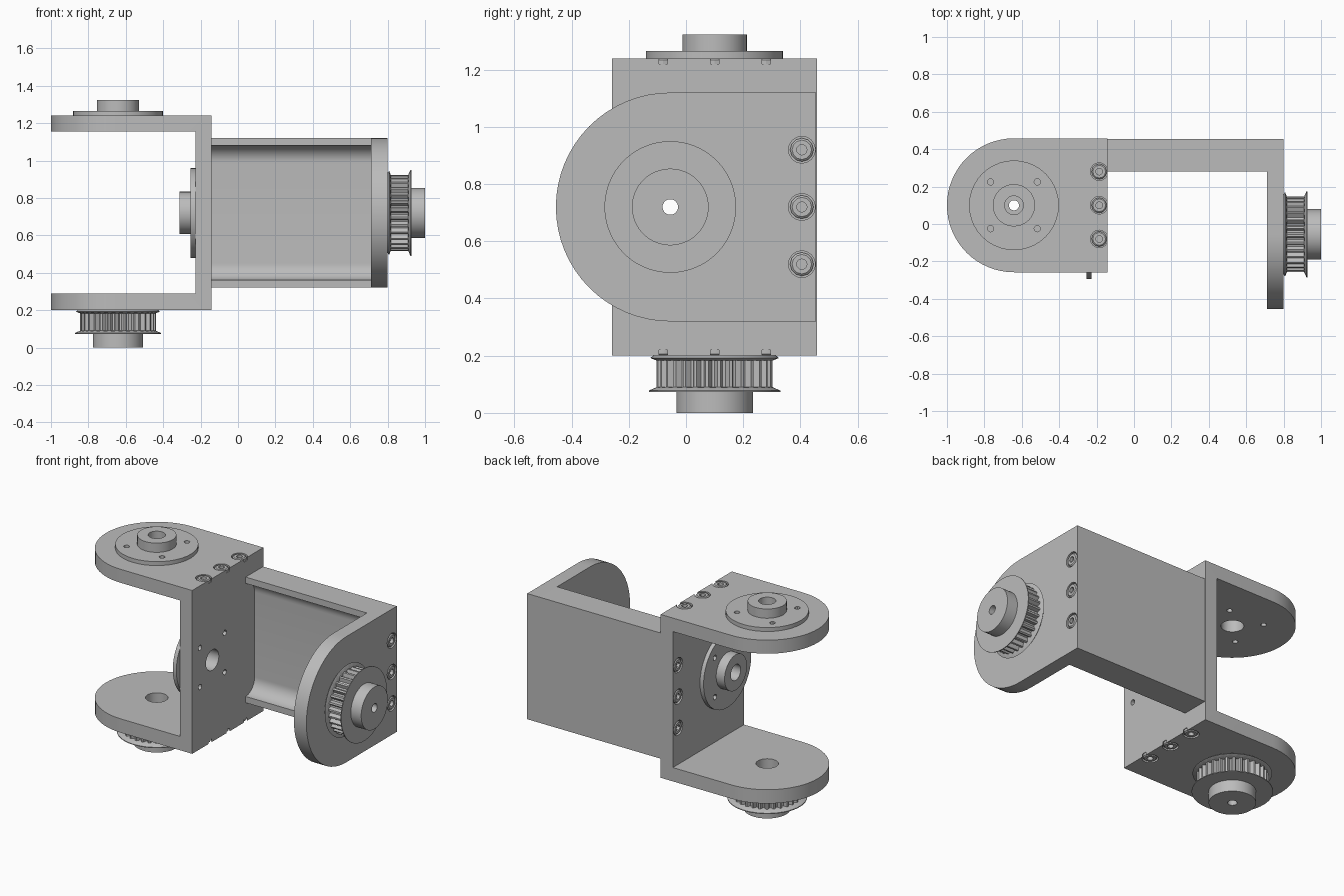
import bpy
import bmesh
from math import cos, sin, pi
from mathutils import Matrix, Vector

if "Cube" in bpy.data.objects:
    bpy.data.objects.remove(bpy.data.objects["Cube"])

metal = bpy.data.materials.new("light grey metal")
metal.use_nodes = True
GREY = (0.5, 0.5, 0.5, 1)
metal.diffuse_color = GREY
metal.node_tree.nodes["Principled BSDF"].inputs["Base Color"].default_value = GREY

X, Y, Z = Vector((1, 0, 0)), Vector((0, 1, 0)), Vector((0, 0, 1))


def frame(origin, normal, u=None):
    """Matrix whose local z is the normal and local x is u."""
    u = u or (Y if abs(normal.x) > 0.5 else X)
    m = Matrix((u, normal.cross(u), normal)).transposed().to_4x4()
    m.translation = Vector(origin)
    return m


def make(name, bm, matrix):
    bm.transform(matrix)
    bmesh.ops.recalc_face_normals(bm, faces=bm.faces)
    mesh = bpy.data.meshes.new(name)
    bm.to_mesh(mesh)
    bm.free()
    mesh.materials.append(metal)
    obj = bpy.data.objects.new(name, mesh)
    bpy.context.collection.objects.link(obj)
    return obj


def prism(name, outline, depth, matrix):
    bm = bmesh.new()
    face = bm.faces.new([bm.verts.new((u, v, 0)) for u, v in outline])
    top = bmesh.ops.extrude_face_region(bm, geom=[face])["geom"]
    verts = [g for g in top if isinstance(g, bmesh.types.BMVert)]
    bmesh.ops.translate(bm, verts=verts, vec=(0, 0, depth))
    return make(name, bm, matrix)


def lathe(name, profile, steps, matrix, toothed=()):
    """Turn a closed (radius, height) profile; toothed points get grooves."""
    bm = bmesh.new()
    rings = []
    for s in range(steps):
        a = 2 * pi * s / steps
        ring = []
        for i, (r, h) in enumerate(profile):
            if i in toothed and s % 4 < 2:
                r -= 0.022
            ring.append(bm.verts.new((r * cos(a), r * sin(a), h)))
        rings.append(ring)
    n = len(profile)
    for s in range(steps):
        a, b = rings[s], rings[(s + 1) % steps]
        for i in range(n):
            j = (i + 1) % n
            bm.faces.new((a[i], b[i], b[j], a[j]))
    return make(name, bm, matrix)


def cut(obj, cutter):
    mod = obj.modifiers.new("cut", "BOOLEAN")
    mod.operation, mod.solver, mod.object = "DIFFERENCE", "EXACT", cutter
    bpy.context.view_layer.objects.active = obj
    bpy.ops.object.modifier_apply(modifier=mod.name)
    bpy.data.objects.remove(cutter)


def drill(obj, holes):
    """Each hole is (matrix, radius, half length, sides)."""
    bm = bmesh.new()
    for matrix, radius, half, sides in holes:
        bmesh.ops.create_cone(bm, cap_ends=True, segments=sides, radius1=radius,
                              radius2=radius, depth=2 * half, matrix=matrix)
    cut(obj, make("hole_cutter", bm, Matrix()))


def rounded_arm(radius, length):
    arc = [(radius * cos(a), radius * sin(a))
           for a in (pi * (i / 32 - 0.5) for i in range(33))]
    return arc + [(-length, radius), (-length, -radius)]


def bolt_circle(matrix):
    return [(matrix @ Matrix.Translation((0.125 * i, 0.125 * j, 0)), 0.017, 0.13, 12)
            for i in (-1, 1) for j in (-1, 1)]


def pulley(name, matrix):
    bore, tip, rim, hub = 0.027, 0.205, 0.23, 0.134
    profile = [(bore, 0), (0.215, 0), (rim - 0.005, 0.008), (tip, 0.016),
               (tip - 0.002, 0.017), (tip - 0.002, 0.11), (tip, 0.111),
               (rim, 0.122), (rim, 0.127), (hub, 0.127), (hub, 0.2), (bore, 0.2)]
    lathe(name, profile, 120, matrix, toothed=(4, 5))


def hub_flange(name, matrix):
    profile = [(0.05, 0), (0.24, 0), (0.24, 0.025), (0.113, 0.025),
               (0.113, 0.084), (0.05, 0.084)]
    drill(lathe(name, profile, 40, matrix), bolt_circle(matrix))


# Axes of the two joints and the rows of screws
yoke_x, yoke_y, arm_y, mid_z = -0.642, 0.1, -0.055, 0.72
low, high, inner, outer = 0.2, 1.24, -0.228, -0.142
top_joint = frame((yoke_x, yoke_y, high), Z)
low_joint = frame((yoke_x, yoke_y, low), -Z)
web_joint = frame((inner, arm_y, mid_z), -X)
end_joint = frame((0.8, arm_y, mid_z), X)

rows = {"top_screw": [], "bottom_screw": [], "web_screw": [], "end_screw": []}
for step in (-1, 0, 1):
    rows["top_screw"].append(frame((-0.186, yoke_y + 0.18 * step, high), Z))
    rows["bottom_screw"].append(frame((-0.186, yoke_y + 0.18 * step, low), -Z))
    rows["web_screw"].append(frame((inner, 0.405, mid_z + 0.2 * step), -X))
    rows["end_screw"].append(frame((0.8, 0.405, mid_z + 0.2 * step), X))


def recesses(*names):
    return [(m, 0.047, 0.02, 16) for n in names for m in rows[n]]


# Yoke: tall rounded block hollowed into two arms and a web
yoke = prism("yoke_bracket", rounded_arm(0.358, 0.5), high - low,
             frame((yoke_x, yoke_y, low), Z, -X))
gap = [(-1.2, 0.288), (inner, 0.288), (inner, 1.154), (-1.2, 1.154)]
cut(yoke, prism("gap_cutter", gap, 1.4, frame((0, 0.8, 0), -Y, X)))
drill(yoke, [(m, 0.065, 0.12, 32) for m in (top_joint, low_joint, web_joint)])
drill(yoke, bolt_circle(top_joint) + bolt_circle(web_joint))
drill(yoke, recesses("top_screw", "bottom_screw", "web_screw"))

# End plate of the side arm
plate = prism("end_plate", rounded_arm(0.4, 0.51), 0.088,
              frame((0.712, arm_y, mid_z), X, -Y))
drill(plate, [(end_joint, 0.065, 0.12, 32)])
drill(plate, recesses("end_screw"))

# Channel-shaped back wall with filleted flanges
half, fillet = 0.4, 0.09
curve = [(0.28 + fillet * sin(a), 0.36 - fillet + fillet * cos(a))
         for a in (pi / 2 * i / 12 for i in range(13))]
section = [(0.455, half), (0.28, half)] + curve
section += [(y, -z) for y, z in reversed(section)]
prism("back_channel", section, 0.712 - outer, frame((outer, 0, mid_z), X, Y))

# Joint hardware
hub_flange("top_hub_flange", top_joint)
hub_flange("web_hub_flange", web_joint)
pulley("bottom_pulley", low_joint)
pulley("end_pulley", end_joint)

# Socket screws sunk in their recesses
head = [(0.018, -0.02), (0.041, -0.02), (0.041, -0.006), (0.034, 0), (0.018, 0)]
for name, places in rows.items():
    for place in places:
        lathe(name, head, 12, place)

# Smooth the round surfaces and keep the edges sharp
bpy.ops.object.select_all(action="DESELECT")
for obj in bpy.context.collection.objects:
    if obj.type == "MESH" and metal.name in obj.data.materials:
        obj.select_set(True)
        bpy.context.view_layer.objects.active = obj
bpy.ops.object.shade_smooth_by_angle()
